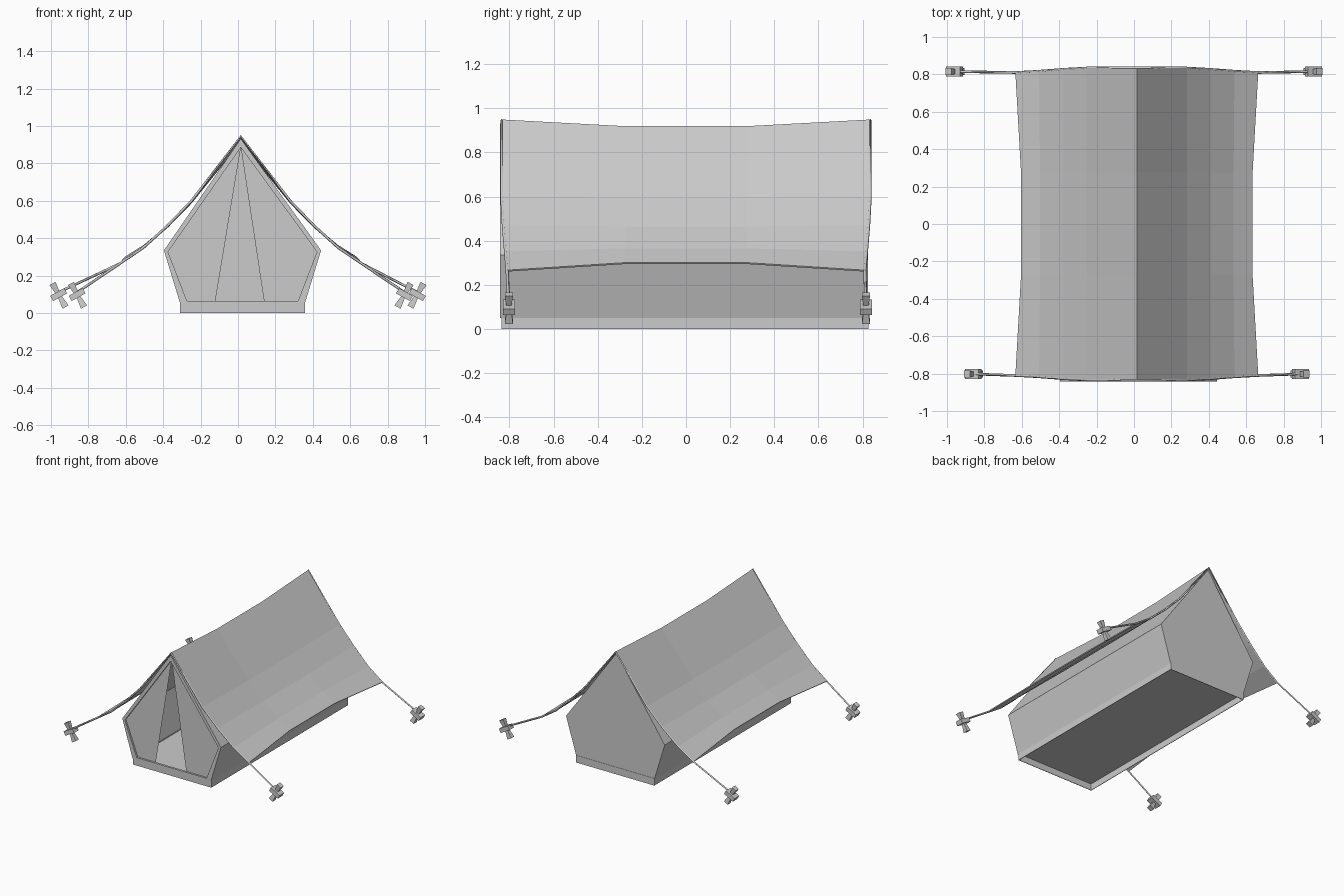
import bpy, bmesh, math
from mathutils import Vector, Matrix

if "Cube" in bpy.data.objects:
    bpy.data.objects.remove(bpy.data.objects["Cube"])

CX = 0.015   # ridge position across the tent
BX = 0.024   # body centre line


def make(name, verts, faces, thick=0.0, offset=-1):
    me = bpy.data.meshes.new(name)
    me.from_pydata([tuple(v) for v in verts], [], faces)
    bm = bmesh.new()
    bm.from_mesh(me)
    bmesh.ops.recalc_face_normals(bm, faces=bm.faces)
    bm.to_mesh(me)
    bm.free()
    ob = bpy.data.objects.new(name, me)
    bpy.context.collection.objects.link(ob)
    if thick:
        m = ob.modifiers.new("thickness", "SOLIDIFY")
        m.thickness = thick
        m.offset = offset
    return ob


def loft(rows, closed=False):
    n = len(rows[0])
    verts = [v for r in rows for v in r]
    faces = []
    for i in range(len(rows) - 1):
        for j in range(n if closed else n - 1):
            k = (j + 1) % n
            faces.append((i*n + j, i*n + k, (i+1)*n + k, (i+1)*n + j))
    return verts, faces


def cord(name, pts, r=0.007):
    cu = bpy.data.curves.new(name, "CURVE")
    cu.dimensions = "3D"
    cu.bevel_depth = r
    cu.bevel_resolution = 0
    cu.use_fill_caps = True
    sp = cu.splines.new("POLY")
    sp.points.add(len(pts) - 1)
    for p, co in zip(sp.points, pts):
        p.co = (*co, 1)
    ob = bpy.data.objects.new(name, cu)
    bpy.context.collection.objects.link(ob)


# Sagging fly sheet: half profiles (x, z) at the ends and in the middle
END = [(0, .945), (.265, .598), (.39, .468), (.52, .35), (.647, .264)]
MID = [(0, .915), (.265, .59), (.39, .462), (.515, .362), (.617, .298)]
END_Y = [.832, .832, .825, .815, .808]


def full(half, ys):
    h = [(x, y, z) for (x, z), y in zip(half, ys)]
    return [(CX - x, y, z) for x, y, z in h[:0:-1]] + [(CX + x, y, z) for x, y, z in h]


rows = [full(END, [-y for y in END_Y]), full(MID, [-.275]*5),
        full(MID, [.275]*5), full(END, END_Y)]
make("fly_sheet", *loft(rows), thick=0.008, offset=0)

# Inner tent: lofted walls, back wall, floor
def section(y, top):
    return [(BX - .333, y, .05), (BX - .42, y, .335), (CX, y, top),
            (BX + .42, y, .335), (BX + .333, y, .05)]


body = [section(-.83, .932), section(-.275, .9), section(.275, .9), section(.825, .932)]
v, f = loft(body, closed=True)
f.append(tuple(range(15, 20)))
make("inner_tent", v, f)

# Groundsheet skirt
base = [[(BX + sx*.333, y, z) for sx, y in ((-1, -.835), (1, -.835), (1, .827), (-1, .827))]
        for z in (0, .055)]
make("ground_skirt", *loft(base, closed=True), thick=0.006)

# Doorway frame: ring between outer and inner outline
outer = [(x, z) for x, y, z in section(0, .932)]
inner = [(BX - .297, .065), (BX - .398, .327), (CX, .885), (BX + .398, .327), (BX + .297, .065)]
rings = [[(x, y, z) for x, z in o] for o, y in
         ((outer, -.83), (outer, -.842), (inner, -.842), (inner, -.825), (outer, -.83))]
make("door_frame", *loft(rings, closed=True))

# Door flaps: fixed side panel and a hanging panel either side of the opening
for s, nm in ((-1, "left"), (1, "right")):
    y = -.828
    pts = [(CX, y, .885), (BX + s*.398, y, .327), (BX + s*.297, y, .065), (BX - .015 + s*.13, y, .065)]
    make(nm + "_door_flap", pts, [(0, 1, 2), (0, 2, 3)])


# Pegs: flared shaft with a cross bar, leaning outward
def peg(name, x, y, side):
    bm = bmesh.new()
    for d in (-1, 1):
        m = Matrix.Translation((0, 0, d*.036)) @ Matrix.Rotation(math.pi/4, 4, "Z")
        bmesh.ops.create_cone(bm, cap_ends=True, segments=4, depth=.072, matrix=m,
                              radius1=.026 if d < 0 else .014,
                              radius2=.014 if d < 0 else .026)
    bmesh.ops.create_cube(bm, size=1, matrix=Matrix.Translation((0, 0, .004))
                          @ Matrix.Diagonal((.085, .055, .032, 1)))
    bmesh.ops.transform(bm, verts=bm.verts, matrix=Matrix.Translation((x, y, .095))
                        @ Matrix.Rotation(side*math.radians(29), 4, "Y"))
    me = bpy.data.meshes.new(name)
    bm.to_mesh(me)
    bm.free()
    bpy.context.collection.objects.link(bpy.data.objects.new(name, me))


# Guy cords follow each end of the fly and run on to the pegs
for nm, row, y, xl, xr in (("front", rows[0], -.802, -.858, .888),
                           ("back", rows[3], .815, -.957, .957)):
    sy = math.copysign(1, y)
    edge = [(px, py + sy*.002, pz) for px, py, pz in row]
    cord(nm + "_guy_cord", [(xl, y, .112)] + edge + [(xr, y, .112)])
    peg(nm + "_left_peg", xl, y, -1)
    peg(nm + "_right_peg", xr, y, 1)
